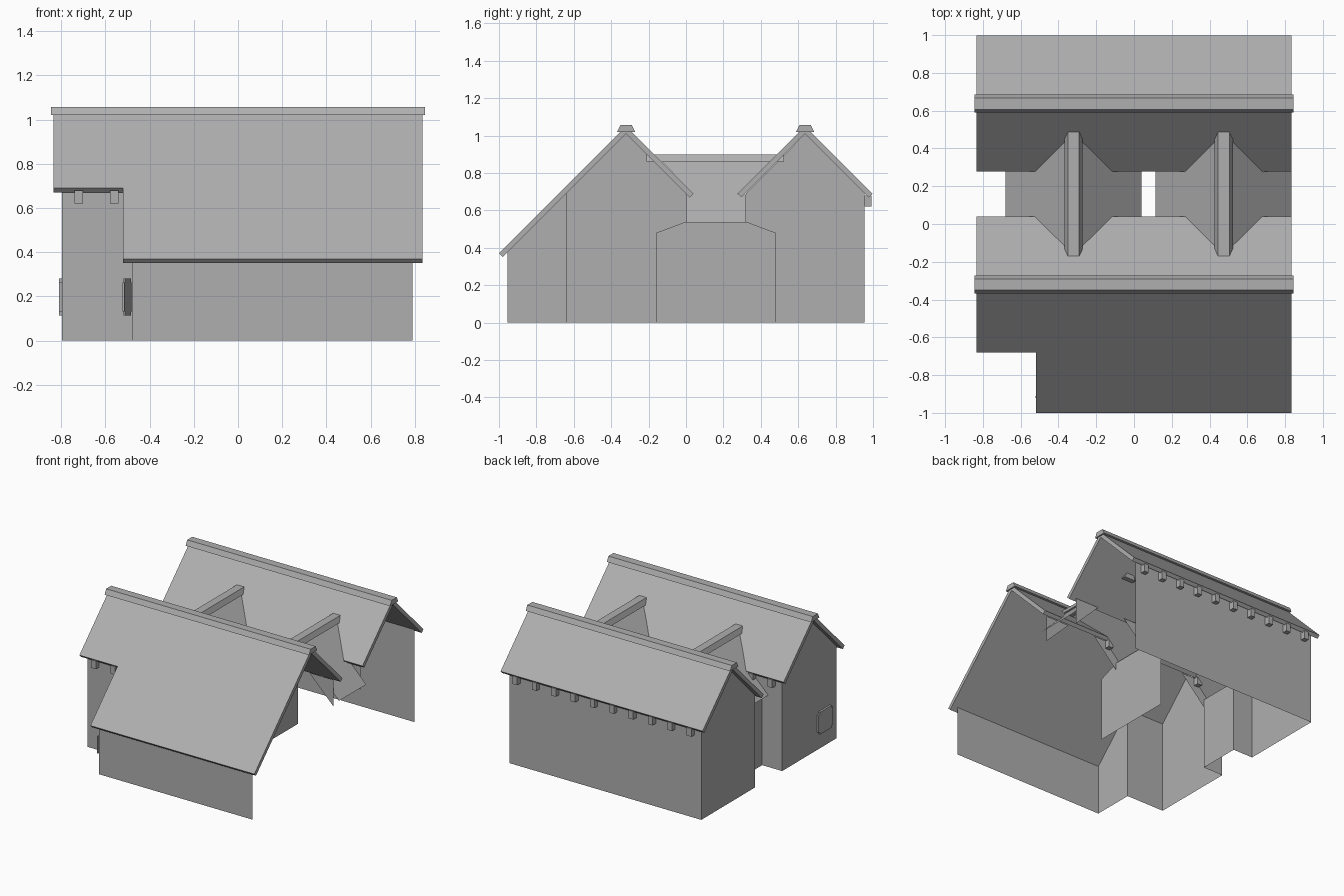
import bpy, bmesh
from mathutils import Vector

if "Cube" in bpy.data.objects:
    bpy.data.objects.remove(bpy.data.objects["Cube"])

grey = bpy.data.materials.new("stone_grey")
grey.diffuse_color = (0.43, 0.43, 0.43, 1)
grey.use_nodes = True
grey.node_tree.nodes["Principled BSDF"].inputs["Base Color"].default_value = grey.diffuse_color

def prism(name, pts, vec=None):
    """Flat polygon, or a solid when an extrusion vector is given."""
    bm = bmesh.new()
    face = bm.faces.new([bm.verts.new(p) for p in pts])
    if vec:
        new = bmesh.ops.extrude_face_region(bm, geom=[face], use_keep_orig=True)["geom"]
        bmesh.ops.translate(bm, vec=Vector(vec),
                            verts=[g for g in new if isinstance(g, bmesh.types.BMVert)])
        bmesh.ops.recalc_face_normals(bm, faces=bm.faces)
    me = bpy.data.meshes.new(name)
    bm.to_mesh(me)
    bm.free()
    me.materials.append(grey)
    ob = bpy.data.objects.new(name, me)
    bpy.context.collection.objects.link(ob)
    return ob

def box(name, x0, x1, y0, y1, z0, z1):
    return prism(name, [(x0, y0, z0), (x1, y0, z0), (x1, y1, z0), (x0, y1, z0)], (0, 0, z1 - z0))

def wall_x(name, x, yz):
    return prism(name, [(x, y, z) for y, z in yz])

def wall_y(name, y, xz):
    return prism(name, [(x, y, z) for x, z in xz])

T = 0.02                      # 45 degree offset giving the roof plate thickness
FRONT, REAR, TOP = -0.32, 0.637, 1.05
EAVE = 0.36

# Main roofs: each slope given as (x, distance from ridge)
def slope(name, ridge, side, outline):
    prism(name, [(x, ridge + side * d, TOP - d) for x, d in outline], (0, -side * T, -T))

plain = [(-0.835, 0), (0.835, 0), (0.835, EAVE), (-0.835, EAVE)]
notched = [(-0.835, 0), (0.835, 0), (0.835, 0.68), (-0.52, 0.68), (-0.52, EAVE), (-0.835, EAVE)]
slope("front_roof_long_slope", FRONT, -1, notched)
slope("front_roof_inner_slope", FRONT, 1, plain)
slope("rear_roof_inner_slope", REAR, -1, plain)
slope("rear_roof_outer_slope", REAR, 1, plain)

# Ridge caps of the main roofs
for name, y in (("front_ridge_cap", FRONT), ("rear_ridge_cap", REAR)):
    prism(name, [(-0.845, y + a, z) for a, z in
                 ((-0.048, 1.02), (0.048, 1.02), (0.03, 1.057), (-0.03, 1.057))], (1.69, 0, 0))

# Cross roofs between the two wings: thin sheets trimmed along the valleys
for tag, cx in (("left", -0.32), ("right", 0.475)):
    for s, side in ((-1, "left"), (1, "right")):
        outline = [(0, -0.16), (0.21, 0.04), (0.21, 0.0), (EAVE, 0.0),
                   (EAVE, 0.32), (0.21, 0.32), (0.21, 0.275), (0, 0.48)]
        prism(f"{tag}_cross_roof_{side}_slope",
              [(cx + s * d, y, 0.895 - d) for d, y in outline][::s])
    prism(f"{tag}_cross_ridge_cap", [(cx + a, -0.21, z) for a, z in
          ((-0.048, 0.862), (0.048, 0.862), (0.03, 0.9), (-0.03, 0.9))], (0, 0.735, 0))

# Left gable walls
wall_x("front_gable_wall", -0.795, [(-0.64, 0), (0, 0), (0, 0.69), (-0.32, 1.01), (-0.64, 0.69)])
wall_x("rear_gable_wall", -0.795, [(0.32, 0), (0.955, 0), (0.955, 0.69), (REAR, 1.01), (0.32, 0.69)])

# Outer long walls and the stepped corner
wall_y("rear_wall", 0.955, [(-0.795, 0), (0.79, 0), (0.79, 0.69), (-0.795, 0.69)])
wall_y("front_wall", -0.955, [(-0.48, 0), (0.79, 0), (0.79, 0.375), (-0.48, 0.375)])
wall_y("recessed_front_wall", -0.64, [(-0.795, 0), (-0.48, 0), (-0.48, 0.69), (-0.795, 0.69)])
wall_x("step_side_wall", -0.48, [(-0.955, 0), (-0.64, 0), (-0.64, 0.69), (-0.955, 0.375)])

# Courtyard walls left around the cross passages
for tag, y in (("front", 0.0), ("rear", 0.32)):
    wall_y(f"{tag}_court_wall_left", y,
           [(-0.795, 0), (-0.63, 0), (-0.63, 0.48), (-0.43, 0.68), (-0.795, 0.68)])
    wall_y(f"{tag}_court_wall_middle", y,
           [(0, 0.48), (0.16, 0.48), (0.36, 0.68), (-0.2, 0.68)])
    wall_y(f"{tag}_court_wall_right", y, [(0.79, 0.48), (0.79, 0.68), (0.59, 0.68)])

# Passage side walls
wall_x("left_passage_wall", -0.63, [(0, 0), (0.32, 0), (0.32, 0.54), (0, 0.54)])
wall_x("right_passage_wall", 0.16,
       [(-0.16, 0), (0.48, 0), (0.48, 0.48), (0.32, 0.54), (0, 0.54), (-0.16, 0.48)])

# Brackets under the eaves
def brackets(name, xs, y0, y1):
    for i, x in enumerate(xs):
        box(f"{name}_{i}", x - 0.019, x + 0.019, y0, y1, 0.62, 0.68)

brackets("rear_bracket", [-0.72 + 0.16 * i for i in range(10)], 0.955, 0.993)
brackets("front_bracket", [-0.72, -0.56], -0.678, -0.64)
brackets("front_court_bracket", [-0.72, -0.56, -0.08, 0.08, 0.24], 0, 0.038)
brackets("rear_court_bracket", [-0.72, -0.56, 0.08], 0.282, 0.32)

# Window panels with notched corners; swing moves the front edge outwards
def window(name, x, cy, depth, swing=0.0):
    w, h, n, cz = 0.085, 0.083, 0.018, 0.197
    pts = [(-w, -h + n), (-w + n, -h + n), (-w + n, -h), (w - n, -h), (w - n, -h + n), (w, -h + n),
           (w, h - n), (w - n, h - n), (w - n, h), (-w + n, h), (-w + n, h - n), (-w, h - n)]
    prism(name, [(x - swing * (w - a) / (2 * w), cy + a, cz + b) for a, b in pts], (-depth, 0, 0))

window("gable_window", -0.795, -0.495, 0.015)
window("step_window", -0.48, -0.835, 0.008, 0.034)
